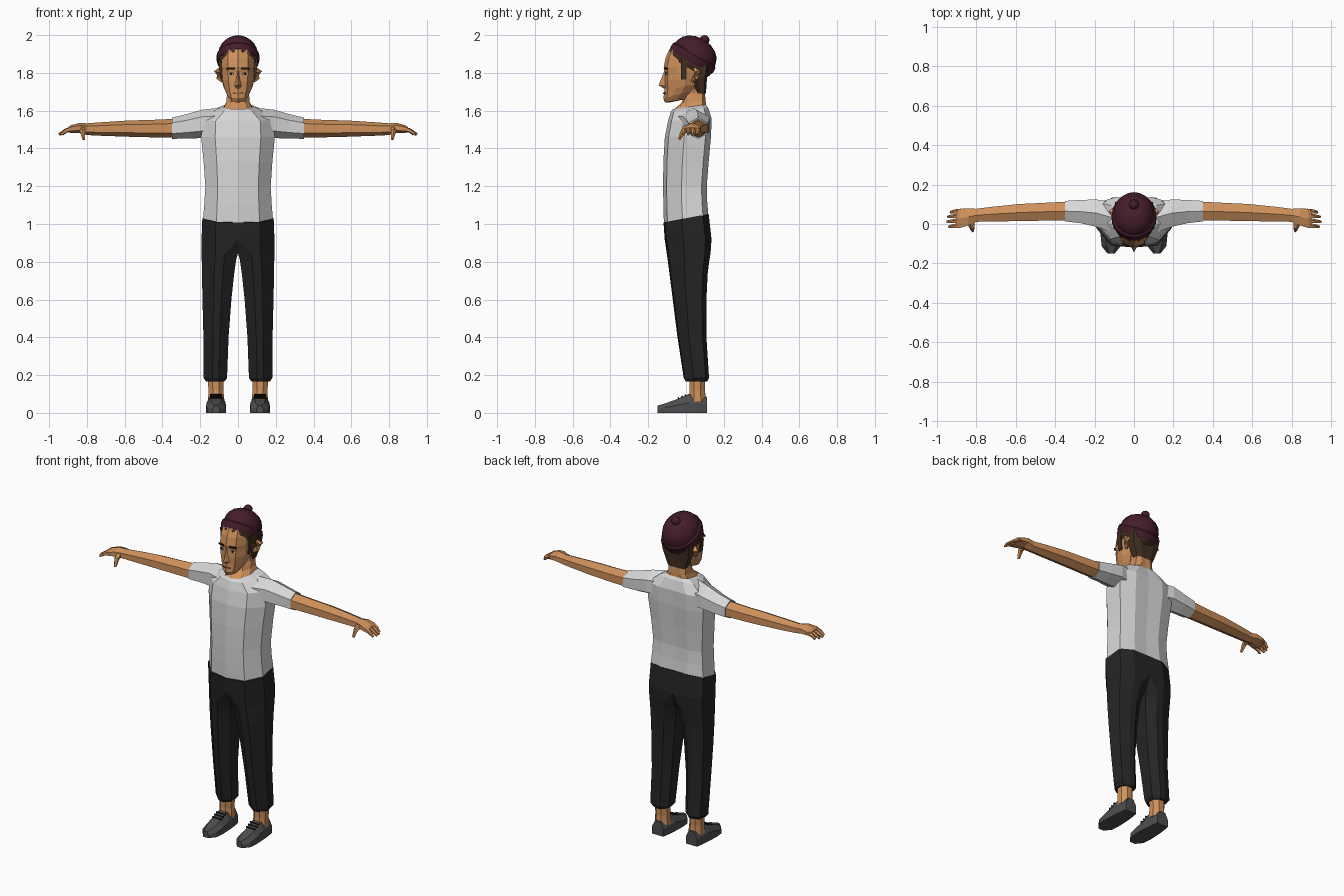
import bpy, bmesh, math
from mathutils import Vector, Matrix

if "Cube" in bpy.data.objects:
    bpy.data.objects.remove(bpy.data.objects["Cube"])

def material(name, rgb):
    m = bpy.data.materials.new(name)
    m.diffuse_color = (*rgb, 1)
    m.use_nodes = True
    m.node_tree.nodes["Principled BSDF"].inputs["Base Color"].default_value = m.diffuse_color
    return m

SKIN = material("skin", (0.62, 0.28, 0.105))
SHIRT = material("shirt_grey", (0.68, 0.68, 0.68))
CLOTH = material("trouser_black", (0.018, 0.018, 0.019))
SHOE = material("shoe_grey", (0.075, 0.075, 0.075))
HAIR = material("hair_brown", (0.055, 0.03, 0.016))
WOOL = material("wool_burgundy", (0.058, 0.012, 0.024))
DARK = material("dark_detail", (0.01, 0.008, 0.007))
WHITE = material("eye_white", (0.6, 0.55, 0.5))
LIP = material("lip", (0.3, 0.11, 0.05))

def loft(name, rings, mat, closed=True, caps=True, mirror=True):
    """Skin a list of point rings; optionally mirror across x = 0."""
    bm = bmesh.new()
    vs = [[bm.verts.new(p) for p in r] for r in rings]
    n = len(rings[0])
    for a, b in zip(vs, vs[1:]):
        for i in range(n if closed else n - 1):
            j = (i + 1) % n
            bm.faces.new((a[i], a[j], b[j], b[i]))
    if caps:
        bm.faces.new(vs[0])
        bm.faces.new(vs[-1])
    # no inner wall on the mirror plane
    if mirror:
        inner = [f for f in bm.faces if all(abs(v.co.x) < 1e-4 for v in f.verts)]
        bmesh.ops.delete(bm, geom=inner, context='FACES')
    bmesh.ops.recalc_face_normals(bm, faces=bm.faces)
    me = bpy.data.meshes.new(name)
    bm.to_mesh(me)
    bm.free()
    me.materials.append(mat)
    ob = bpy.data.objects.new(name, me)
    bpy.context.collection.objects.link(ob)
    if mirror:
        md = ob.modifiers.new("mirror", 'MIRROR')
        md.use_clip = True
    return ob

def half_body(z, w, f, b, tilt=0.0):
    """Half of a body cross-section, from front centre round to back centre."""
    d = b - f
    pts = [(0, f), (0.62 * w, f + 0.08 * d), (w, f + 0.42 * d),
           (0.97 * w, b - 0.12 * d), (0.5 * w, b), (0, b - 0.02 * d)]
    return [(x, y, z + tilt * (y - f)) for x, y in pts]

def limb_ring(x, yc, zc, ry, rz, n=6):
    """Ring facing along x."""
    return [(x, yc + ry * math.cos((i + .5) * math.tau / n),
             zc + rz * math.sin((i + .5) * math.tau / n) / math.sin(math.pi / 2)) for i in range(n)]

def path_tube(name, pts, radii, mat, n=5):
    rings = []
    for i, p in enumerate(pts):
        d = Vector(pts[min(i + 1, len(pts) - 1)]) - Vector(pts[max(i - 1, 0)])
        q = d.to_track_quat('Z', 'Y')
        rings.append([Vector(p) + q @ Vector((radii[i] * math.cos(k * math.tau / n),
                      radii[i] * math.sin(k * math.tau / n), 0)) for k in range(n)])
    return loft(name, rings, mat)

def box(name, loc, size, mat, rz=0.0, ry=0.0, rx=0.0, mirror=True):
    M = (Matrix.Translation(loc) @ Matrix.Rotation(rz, 4, 'Z')
         @ Matrix.Rotation(ry, 4, 'Y') @ Matrix.Rotation(rx, 4, 'X'))
    sq = [(-.5, -.5), (.5, -.5), (.5, .5), (-.5, .5)]
    rings = [[M @ Vector((a * size[0], b * size[1], c * size[2])) for a, b in sq] for c in (-.5, .5)]
    return loft(name, rings, mat, mirror=mirror)

# Shirt body and sleeves
torso = [(1.005, .185, -.117, .118, .19), (1.10, .178, -.12, .112, .1), (1.2, .173, -.121, .11, 0),
         (1.33, .182, -.12, .12, 0), (1.46, .195, -.112, .132, 0),
         (1.545, .19, -.095, .136, .05), (1.595, .12, -.08, .118, .1), (1.608, .075, -.07, .105, .14)]
loft("shirt_body", [half_body(*t) for t in torso], SHIRT, closed=False, caps=False)
loft("sleeve", [limb_ring(.10, .03, 1.53, .09, .085), limb_ring(.19, .055, 1.53, .08, .075),
                limb_ring(.27, .063, 1.517, .068, .065),
                limb_ring(.35, .065, 1.507, .06, .056)], SHIRT)

# Arms and hands
arm = [(.33, .065, 1.507, .056, .05), (.46, .062, 1.505, .052, .046), (.58, .058, 1.505, .05, .043),
       (.72, .05, 1.503, .043, .036), (.80, .044, 1.502, .038, .031), (.84, .036, 1.508, .05, .027),
       (.885, .028, 1.503, .056, .02), (.90, .027, 1.498, .052, .014)]
loft("arm", [limb_ring(*a) for a in arm], SKIN)
for i, (y, tip) in enumerate([(-.011, .938), (.014, .948), (.039, .944), (.062, .93)]):
    path_tube("finger", [(.875, y + .003, 1.504), (.91, y, 1.495), (tip, y - .003, 1.474)],
              [.013, .012, .007], SKIN)
path_tube("thumb", [(.825, .02, 1.505), (.822, -.015, 1.49), (.817, -.036, 1.447)],
          [.02, .015, .007], SKIN)

# Trousers: each leg runs up into half of the hips
def leg_ring(z, xi, xo, f, b, k, tilt=0.0):
    w, d = xo - xi, b - f
    pts = [(xi, f + k * d), (xi + .35 * w * (k > 0), f), (xi + .62 * w, f + .04 * d), (xo, f + .4 * d),
           (xo - .01, b - .13 * d), (xi + .55 * w, b), (xi + .3 * w * (k > 0), b), (xi, b - k * d)]
    return [(x, y, z + tilt * (y - f)) for x, y in pts]

legs = [(.165, .072, .168, .0, .112, .25), (.185, .058, .182, -.012, .122, .25),
        (.4, .05, .183, -.045, .108, .25), (.6, .035, .188, -.07, .108, .22), (.74, .02, .191, -.088, .115, .2),
        (.81, .010, .192, -.097, .124, .15), (.845, 0, .192, -.102, .130, .1),
        (.92, 0, .193, -.113, .135, 0), (1.008, 0, .189, -.119, .12, 0, .19)]
loft("trousers", [leg_ring(*l) for l in legs], CLOTH)

# Ankles and shoes
def oval(cx, cy, z, rx, ry, n=8):
    return [(cx + rx * math.cos((i + .5) * math.tau / n),
             cy + ry * math.sin((i + .5) * math.tau / n), z) for i in range(n)]

loft("ankle", [oval(.115, .06, .06, .047, .05), oval(.117, .06, .12, .043, .044),
               oval(.117, .06, .19, .046, .046)], SKIN)

def shoe_ring(y, hw, top):
    c = .116
    return [(c - hw, y, 0), (c + hw, y, 0), (c + hw, y, top * .55),
            (c + hw * .5, y, top), (c - hw * .5, y, top), (c - hw, y, top * .55)]

loft("shoe", [shoe_ring(*s) for s in [(-.15, .018, .038), (-.112, .048, .05), (-.06, .053, .068),
              (.015, .05, .1), (.06, .046, .092), (.112, .038, .085)]], SHOE)
for i in range(3):
    box("lace", (.116, -.04 + i * .019, .078 + i * .008), (.062, .007, .008), DARK, rx=.4)

# Neck and head
neck = [(1.600, .076, -.071, .106, .14), (1.640, .062, -.025, .104, .1),
        (1.69, .058, .0, .1, 0), (1.78, .058, .0, .1, 0)]
loft("neck", [half_body(*t) for t in neck], SKIN, closed=False, caps=False)

def head_ring(z, w, f, b, tilt=0.0):
    d = b - f
    pts = [(0, f), (.58 * w, f + .018), (.92 * w, f + .3 * d), (w, f + .52 * d),
           (.75 * w, b - .12 * d), (0, b)]
    return [(x, y, z + tilt * (y - f)) for x, y in pts]

head = [(1.643, .003, -.105, -.09), (1.644, .036, -.112, .0, .15), (1.665, .060, -.12, .06, .26),
        (1.71, .078, -.114, .092, .18), (1.76, .087, -.116, .098, .05), (1.805, .091, -.113, .11),
        (1.83, .092, -.118, .12), (1.88, .092, -.108, .125), (1.925, .085, -.088, .12), (1.96, .04, -.03, .09)]
loft("head", [head_ring(*h) for h in head], SKIN, closed=False, caps=False)

# Face
loft("nose", [[(0, -.115, 1.81), (.006, -.11, 1.81), (0, -.10, 1.81)],
              [(0, -.145, 1.735), (.018, -.108, 1.73), (0, -.10, 1.73)],
              [(0, -.118, 1.718), (.012, -.106, 1.72), (0, -.10, 1.72)]], SKIN)
box("eye", (.037, -.1035, 1.795), (.026, .008, .011), WHITE, rz=.32)
box("pupil", (.037, -.105, 1.795), (.013, .009, .012), DARK, rz=.32)
box("eyebrow", (.039, -.106, 1.823), (.042, .009, .010), DARK, rz=.32, ry=.06)
box("mouth", (.012, -.114, 1.692), (.026, .009, .006), LIP, rz=.3)
path_tube("ear", [(.084, .035, 1.755), (.098, .05, 1.775), (.108, .062, 1.805), (.09, .045, 1.825)],
          [.008, .017, .02, .008], SKIN)

# Hair: band below the hat, sideburns and nape
TILT = Matrix.Translation((0, .03, 1.868)) @ Matrix.Rotation(-math.radians(31), 4, 'X')

def tilted(profile, sx, n):
    return [[TILT @ Vector((sx * r * math.cos(i * math.tau / n), r * math.sin(i * math.tau / n), h))
             for i in range(n)] for r, h in profile]

loft("hair_band", tilted([(.115, -.045), (.128, -.02), (.122, .02)], .84, 14), HAIR, mirror=False)
loft("sideburn", [[(x, -.012 - s, z) for x, s in ((.08, .014), (m, .014), (m, -.014), (.08, -.014))]
                  for m, z in ((.092, 1.765), (.098, 1.80), (.105, 1.88))], HAIR)
nape = [(1.69, .058, .035, .106), (1.73, .074, .025, .108), (1.78, .092, .02, .112), (1.84, .098, .01, .125)]
loft("nape_hair", [half_body(*t) for t in nape], HAIR, closed=False, caps=False)

# Knitted hat with rolled rim and bobble
rim = [(.105, -.012), (.126, -.014), (.132, .004), (.130, .028), (.121, .036)]
dome = [(.122, .03), (.118, .055), (.104, .082), (.08, .104), (.045, .12), (.008, .125)]
bpy.ops.mesh.primitive_uv_sphere_add(segments=12, ring_count=8, radius=.026, location=(0, .098, 1.974))
bobble = bpy.context.object
bobble.name = "hat_bobble"
bobble.data.materials.append(WOOL)
for ob in (loft("hat_rim", tilted(rim, .87, 20), WOOL, mirror=False),
           loft("hat_dome", tilted(dome, .87, 20), WOOL, mirror=False), bobble):
    bpy.ops.object.select_all(action='DESELECT')
    ob.select_set(True)
    bpy.context.view_layer.objects.active = ob
    bpy.ops.object.shade_smooth_by_angle(angle=math.radians(40))
